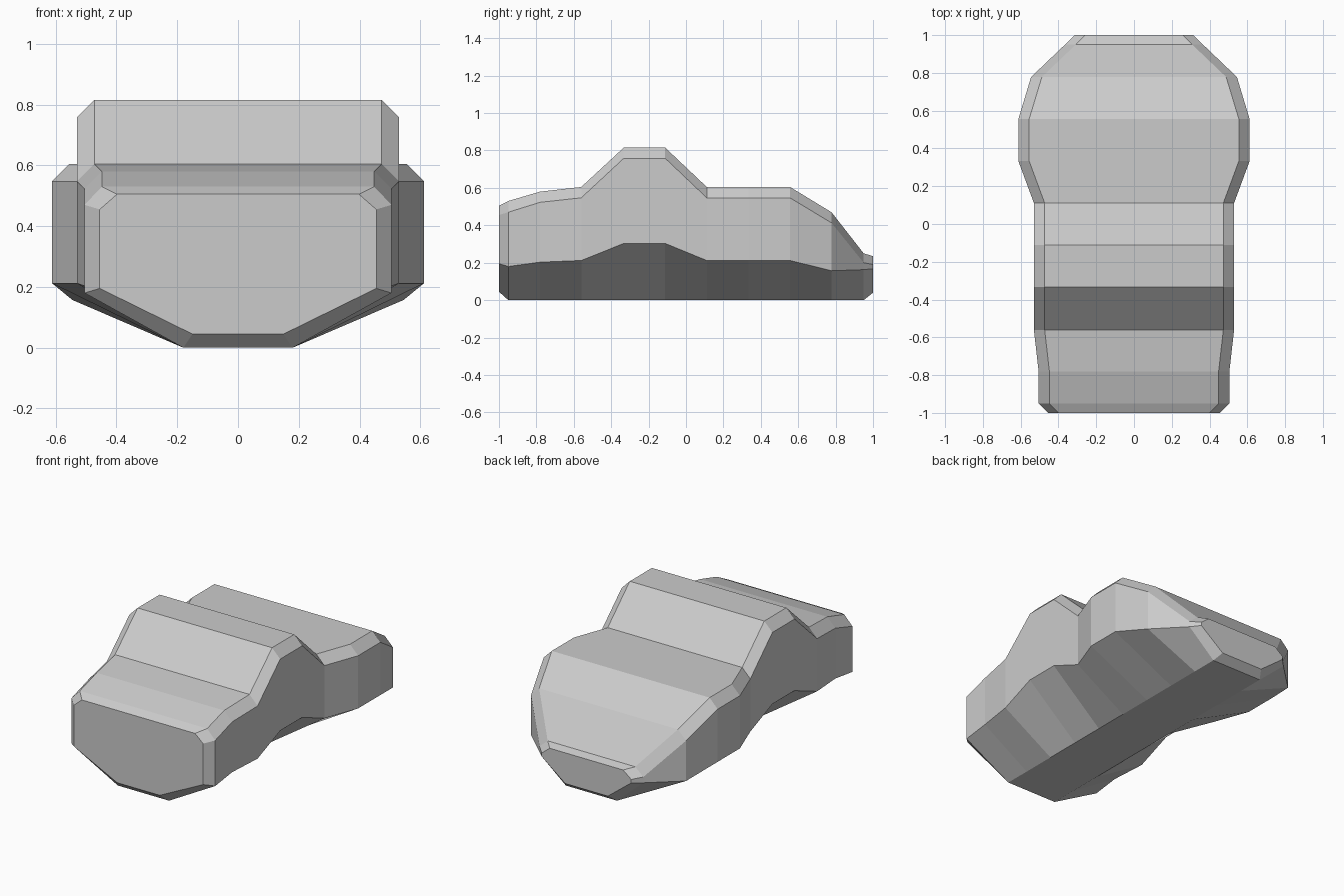
import bpy, bmesh

if "Cube" in bpy.data.objects:
    bpy.data.objects.remove(bpy.data.objects["Cube"])

# Stations along the body:
# y, half width, top height, shoulder height, lower side height, bottom height, bottom half width
stations = [
    (-1.00, .455, .505, .455, .195, .045, .15),
    (-0.95, .505, .530, .470, .180, 0, .18),
    (-0.78, .505, .580, .523, .203, 0, .18),
    (-0.56, .530, .605, .547, .212, 0, .18),
    (-0.333, .530, .815, .758, .303, 0, .18),
    (-0.111, .530, .815, .758, .303, 0, .18),
    (0.111, .530, .605, .547, .212, 0, .18),
    (0.333, .612, .605, .547, .212, 0, .18),
    (0.556, .612, .605, .547, .212, 0, .18),
    (0.778, .545, .470, .413, .157, 0, .18),
    (0.95, .365, .250, .200, .163, 0, .18),
    (1.00, .315, .235, .190, .168, .04, .15),
]
CHAMFER = .057


def section(bm, y, w, top, shoulder, low, base, base_w):
    """One mirrored eight-sided cross-section."""
    half = [(base_w, base), (w, low), (w, shoulder), (w - CHAMFER, top)]
    outline = half + [(-x, z) for x, z in reversed(half)]
    return [bm.verts.new((x, y, z)) for x, z in outline]


# Faceted body shell, lofted front to back with closed ends
bm = bmesh.new()
rings = [section(bm, *s) for s in stations]
for a, b in zip(rings, rings[1:]):
    for i in range(8):
        j = (i + 1) % 8
        bm.faces.new((a[i], a[j], b[j], b[i]))
bm.faces.new(rings[0])
bm.faces.new(rings[-1])
bmesh.ops.recalc_face_normals(bm, faces=bm.faces)

mesh = bpy.data.meshes.new("body_shell")
bm.to_mesh(mesh)
bm.free()
body = bpy.data.objects.new("body_shell", mesh)
bpy.context.collection.objects.link(body)
